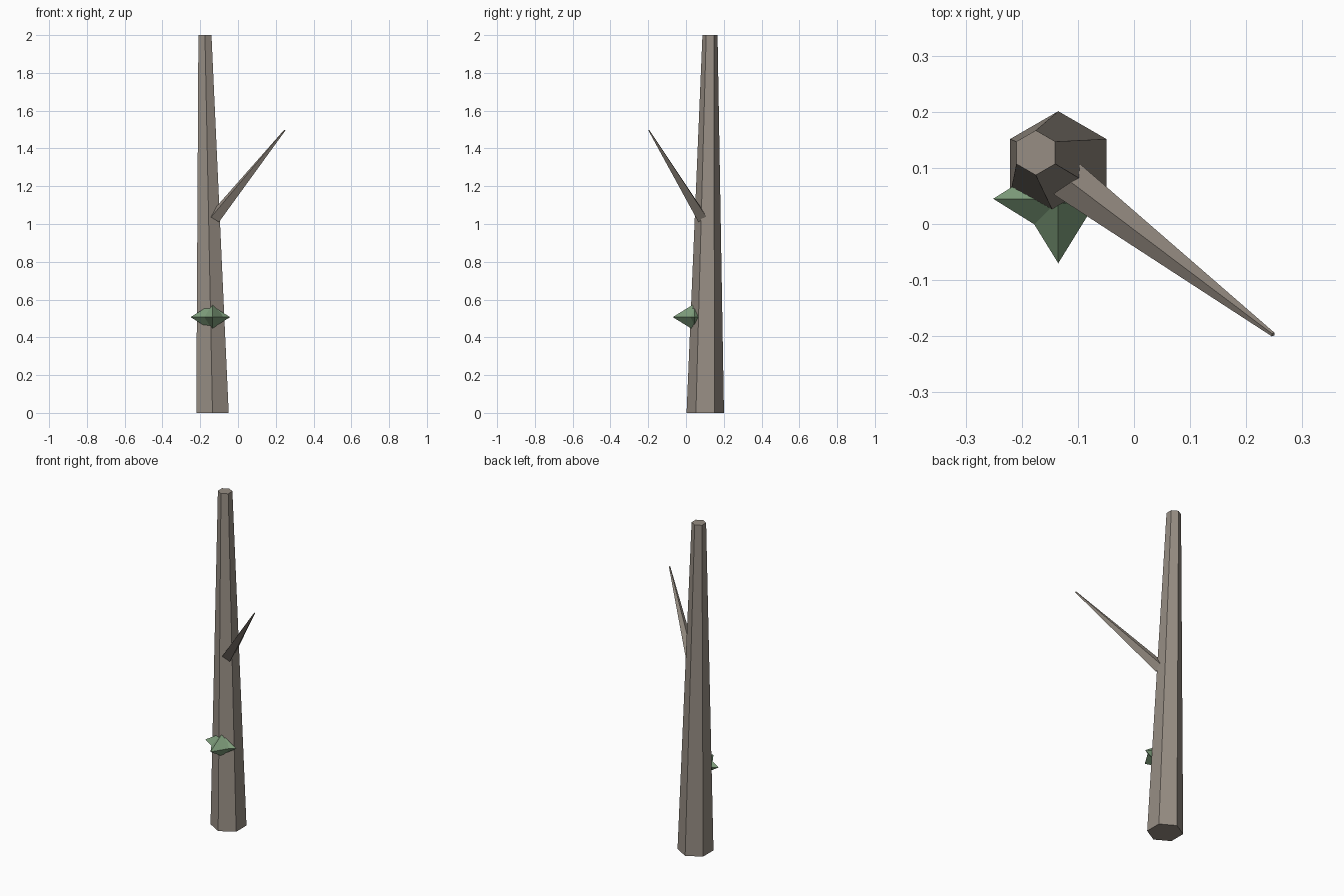
import bpy, bmesh, math
from mathutils import Vector

if "Cube" in bpy.data.objects:
    bpy.data.objects.remove(bpy.data.objects["Cube"])


def material(name, rgb):
    m = bpy.data.materials.new(name)
    m.diffuse_color = (*rgb, 1)
    m.use_nodes = True
    m.node_tree.nodes["Principled BSDF"].inputs["Base Color"].default_value = m.diffuse_color
    return m


bark = material("bark", (0.31, 0.27, 0.23))
leaf = material("leaf", (0.21, 0.34, 0.20))


def spike(name, start, end, r1, r2, sides, u, v, mat):
    """Tapered prism from start to end; rings lie in the plane of u and v."""
    bm = bmesh.new()
    rings = []
    for centre, r in ((start, r1), (end, r2)):
        angles = [math.tau * i / sides for i in range(sides)] if r else [0]
        rings.append([bm.verts.new(Vector(centre) + r * (math.cos(a) * u + math.sin(a) * v))
                      for a in angles])
    low, high = rings
    bm.faces.new(low)
    if len(high) > 1:
        bm.faces.new(high)
    for i in range(sides):
        j = (i + 1) % sides
        top = [high[j], high[i]] if len(high) > 1 else [high[0]]
        bm.faces.new([low[i], low[j]] + top)
    bmesh.ops.recalc_face_normals(bm, faces=bm.faces)
    mesh = bpy.data.meshes.new(name)
    bm.to_mesh(mesh)
    bm.free()
    mesh.materials.append(mat)
    obj = bpy.data.objects.new(name, mesh)
    bpy.context.collection.objects.link(obj)


X, Y, Z = Vector((1, 0, 0)), Vector((0, 1, 0)), Vector((0, 0, 1))

# Leaning six-sided trunk with level ends
spike("trunk", (-0.135, 0.102, 0), (-0.175, 0.127, 2), 0.099, 0.04, 6, Y, X, bark)

# Four-sided branch, ridge upwards
a, b = Vector((-0.121, 0.081, 1.036)), Vector((0.248, -0.197, 1.497))
d = (b - a).normalized()
side = d.cross(Z).normalized()
spike("branch", a, b, 0.036, 0.004, 4, side, side.cross(d), bark)

# Tuft of three pointed leaves on the front of the trunk
for name, base, tip, u in (
        ("leaf_front", (-0.135, 0.037, 0.507), (-0.135, -0.07, 0.507), X),
        ("leaf_left", (-0.145, 0.045, 0.507), (-0.251, 0.045, 0.507), Y),
        ("leaf_right", (-0.147, 0.045, 0.507), (-0.042, 0.045, 0.507), Y)):
    spike(name, base, tip, 0.066, 0, 4, u, Z, leaf)
